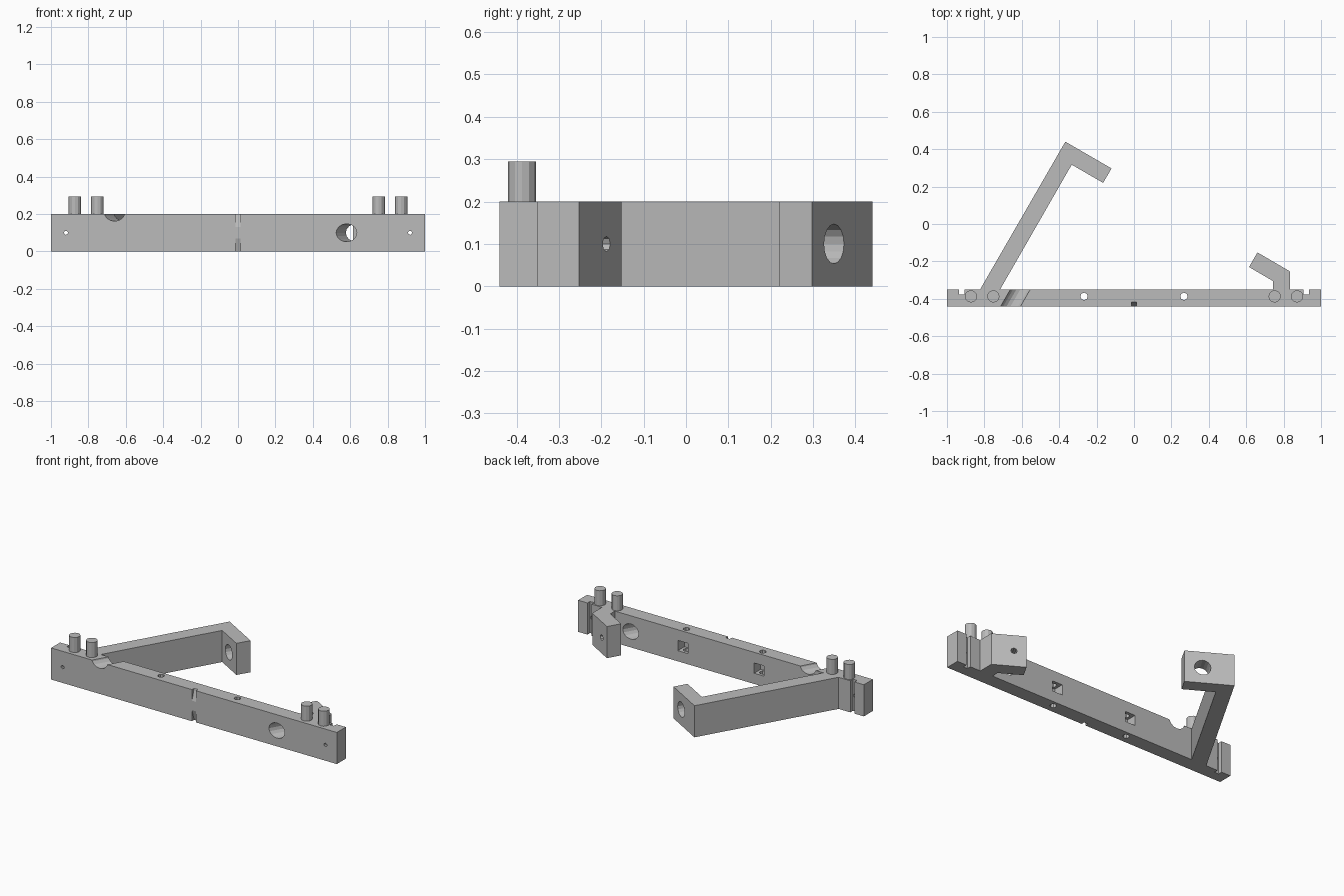
import bpy, bmesh
from math import radians
from mathutils import Matrix, Vector

cube = bpy.data.objects.get("Cube")
if cube:
    bpy.data.objects.remove(cube, do_unlink=True)

grey = bpy.data.materials.new("light_grey")
grey.use_nodes = True
colour = (0.5, 0.5, 0.5, 1)
grey.diffuse_color = colour
grey.node_tree.nodes["Principled BSDF"].inputs["Base Color"].default_value = colour

HEIGHT = 0.2
FRONT, BACK = -0.44, -0.35
SLANT = Vector((0.5, 0.866, 0))   # direction of the angled bores
UP = Vector((0, 0, 1))
DEPTH = Vector((0, 1, 0))


def add_object(name, bm):
    bmesh.ops.recalc_face_normals(bm, faces=bm.faces)
    mesh = bpy.data.meshes.new(name)
    bm.to_mesh(mesh)
    bm.free()
    mesh.materials.append(grey)
    obj = bpy.data.objects.new(name, mesh)
    bpy.context.collection.objects.link(obj)
    return obj


def prism(name, points, offset):
    """Extrude a closed outline of 3D points along an offset."""
    bm = bmesh.new()
    face = bm.faces.new([bm.verts.new(p) for p in points])
    moved = bmesh.ops.extrude_face_region(bm, geom=[face], use_keep_orig=True)
    verts = [v for v in moved["geom"] if isinstance(v, bmesh.types.BMVert)]
    bmesh.ops.translate(bm, verts=verts, vec=offset)
    return add_object(name, bm)


def rod(name, centre, radius, length, axis, sides=12):
    bm = bmesh.new()
    turn = axis.to_track_quat("Z", "Y").to_matrix().to_4x4()
    bmesh.ops.create_cone(bm, cap_ends=True, segments=sides, radius1=radius,
                          radius2=radius, depth=length,
                          matrix=Matrix.Translation(centre) @ turn)
    return add_object(name, bm)


def box(name, centre, size):
    bm = bmesh.new()
    bmesh.ops.create_cube(bm, size=1, matrix=Matrix.Translation(centre)
                          @ Matrix.Diagonal((*size, 1)))
    return add_object(name, bm)


# Bar with end slots and both bent arms as one outline
NOTCH = -0.376
outline = [
    (-1, FRONT), (1, FRONT), (1, BACK),
    (0.935, BACK), (0.935, NOTCH), (0.905, NOTCH), (0.905, BACK),
    # short arm
    (0.833, BACK), (0.833, -0.253), (0.66, -0.152), (0.615, -0.23),
    (0.743, -0.305), (0.743, BACK),
    # long arm
    (-0.716, BACK), (-0.333, 0.317), (-0.165, 0.22), (-0.12, 0.297),
    (-0.367, 0.44), (-0.823, BACK),
    (-0.905, BACK), (-0.905, NOTCH), (-0.935, NOTCH), (-0.935, BACK), (-1, BACK),
]
body = prism("bar_with_arms", [(x, y, 0) for x, y in outline], UP * HEIGHT)

# Slanted bores: large hole in bar, top channel, hook hole, small arm hole
MID = HEIGHT / 2
cutters = [
    rod("bar_bore", (0.606, -0.395, MID), 0.048, 0.16, SLANT, 16),
    rod("top_channel", (-0.634, -0.395, 0.21), 0.048, 0.19, SLANT, 16),
    rod("hook_bore", (-0.232, 0.312, MID), 0.047, 0.2, SLANT, 16),
    rod("arm_bore", (0.697, -0.23, MID), 0.018, 0.19, SLANT, 8),
]
for s in (-1, 1):
    cutters += [
        rod("end_hole", (s * 0.92, -0.41, MID), 0.011, 0.12, DEPTH, 8),
        rod("screw_hole", (s * 0.267, -0.387, MID), 0.02, 0.4, UP, 8),
        box("nut_pocket", (s * 0.267, -0.37, MID), (0.07, 0.09, 0.065)),
    ]
# Tapered centre grooves at the top and bottom of the front face
for end, inner in ((HEIGHT + 0.02, 0.13), (-0.02, 0.07)):
    points = [(-0.014, FRONT - 0.02, inner), (-0.014, FRONT, inner),
              (-0.014, FRONT + 0.028, end), (-0.014, FRONT - 0.02, end)]
    cutters.append(prism("centre_groove", points, Vector((0.028, 0, 0))))

bpy.context.view_layer.objects.active = body
for cutter in cutters:
    cutter.hide_render = True
    mod = body.modifiers.new(cutter.name, "BOOLEAN")
    mod.operation = "DIFFERENCE"
    mod.solver = "EXACT"
    mod.object = cutter
    bpy.ops.object.modifier_apply(modifier=mod.name)
    bpy.data.objects.remove(cutter, do_unlink=True)

# Pairs of upright pins at both ends
for side, s in (("left", 1), ("right", -1)):
    for place, x in (("outer", 0.872), ("inner", 0.752)):
        rod(f"{side}_{place}_pin", (s * x, -0.387, 0.24), 0.033, 0.11, UP, 12)
